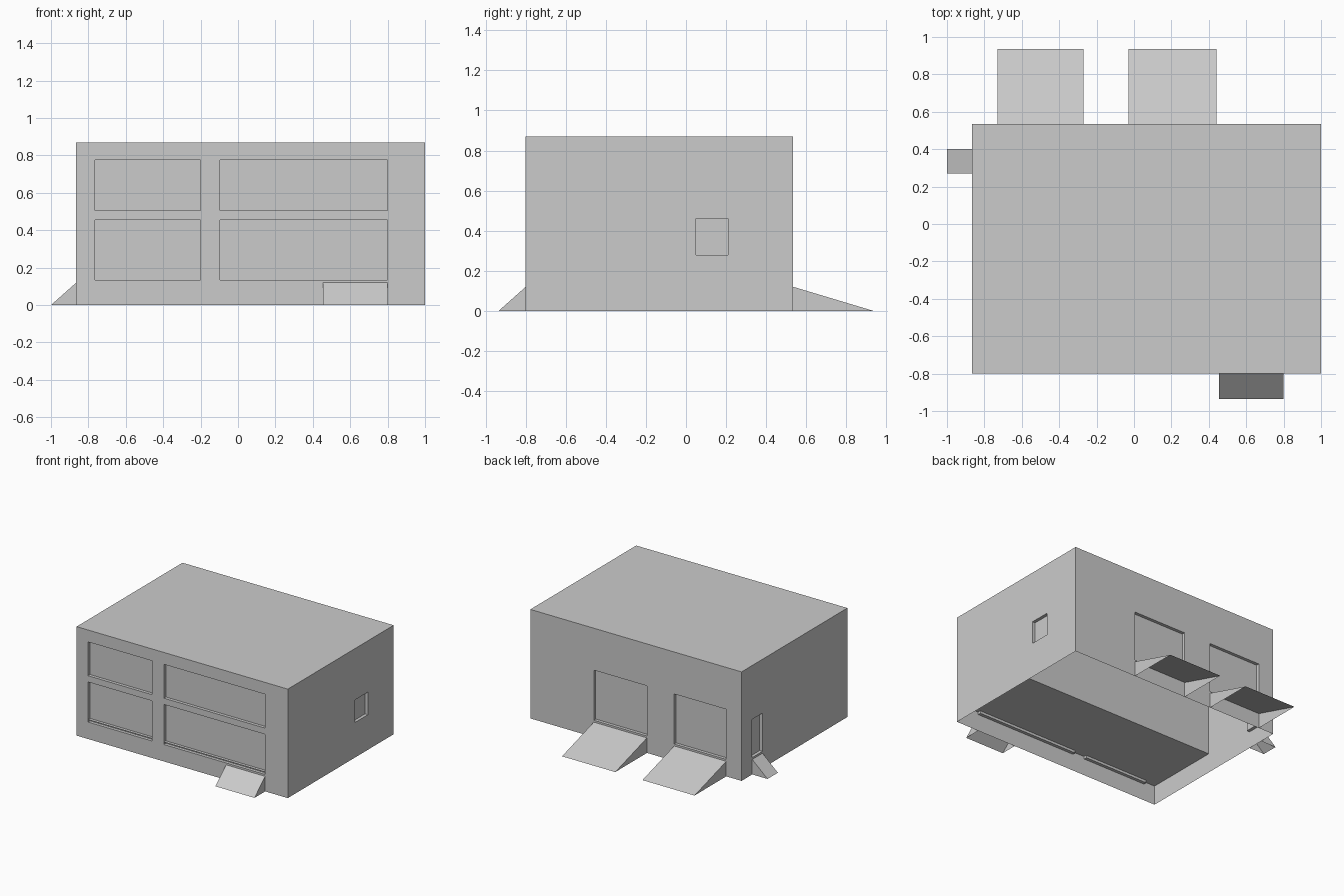
import bpy
import bmesh
from mathutils import Vector

cube = bpy.data.objects.get("Cube")
if cube:
    bpy.data.objects.remove(cube, do_unlink=True)

X0, X1, Y0, Y1, TOP = -0.865, 1.0, -0.8, 0.535, 0.87
SILL, RECESS, RAMP_H = 0.135, 0.025, 0.12

grey = bpy.data.materials.new("plain_grey")
grey.use_nodes = True
colour = (0.6, 0.6, 0.6, 1)
grey.diffuse_color = colour
grey.node_tree.nodes["Principled BSDF"].inputs["Base Color"].default_value = colour


def finish(name, bm):
    mesh = bpy.data.meshes.new(name)
    bm.to_mesh(mesh)
    bm.free()
    mesh.materials.append(grey)
    obj = bpy.data.objects.new(name, mesh)
    bpy.context.collection.objects.link(obj)
    return obj


def surface(name, polygons):
    """Open surface made from a few polygons."""
    bm = bmesh.new()
    for points in polygons:
        bm.faces.new([bm.verts.new(p) for p in points])
    bmesh.ops.remove_doubles(bm, verts=bm.verts, dist=1e-5)
    return finish(name, bm)


def recess_wall(bm, normal, openings):
    """Sink rectangles (u0, u1, z0, z1) into the wall facing normal."""
    normal = Vector(normal)
    axis = 1 if normal.x else 0
    side = Vector((0, 1, 0)) if axis else Vector((1, 0, 0))

    def wall():
        return [f for f in bm.faces if f.normal.dot(normal) > 0.99]

    cuts = set()
    for u0, u1, z0, z1 in openings:
        cuts |= {(0, u0), (0, u1), (1, z0), (1, z1)}
    for upright, value in sorted(cuts):
        direction = Vector((0, 0, 1)) if upright else side
        faces = wall()
        geom = faces + list({e for f in faces for e in f.edges})
        geom += list({v for f in faces for v in f.verts})
        bmesh.ops.bisect_plane(bm, geom=geom, dist=1e-5,
                               plane_co=direction * value, plane_no=direction)
        bm.normal_update()
    sunk = []
    for f in wall():
        c = f.calc_center_median()
        if any(u0 < c[axis] < u1 and z0 < c.z < z1 for u0, u1, z0, z1 in openings):
            sunk.append(f)
    bmesh.ops.inset_region(bm, faces=sunk, thickness=0, depth=-RECESS)
    bm.normal_update()


# Building shell, open underneath
bm = bmesh.new()
bmesh.ops.create_cube(bm, size=1)
for v in bm.verts:
    v.co = (X1 if v.co.x > 0 else X0, Y1 if v.co.y > 0 else Y0, TOP if v.co.z > 0 else 0)
bm.normal_update()
bmesh.ops.delete(bm, geom=[f for f in bm.faces if f.normal.z < -0.9], context='FACES')

# Front windows, rear doors, side window and side door
columns = [(-0.765, -0.2), (-0.095, 0.8)]
rows = [(SILL, 0.455), (0.505, 0.775)]
rear_doors = [(-0.73, -0.27), (-0.03, 0.44)]
side_door = (0.27, 0.4)
recess_wall(bm, (0, -1, 0), [c + r for c in columns for r in rows])
recess_wall(bm, (0, 1, 0), [d + (SILL, 0.535) for d in rear_doors])
recess_wall(bm, (1, 0, 0), [(0.05, 0.21, 0.28, 0.46)])
recess_wall(bm, (-1, 0, 0), [side_door + (SILL, 0.44)])
finish("building_shell", bm)

# Raised front floor and the partition behind it
FLOOR, PART = 0.155, -0.19
surface("front_floor", [[(X0, Y0, FLOOR), (X0, PART, FLOOR), (X1, PART, FLOOR), (X1, Y0, FLOOR)]])
surface("partition_wall", [[(X0, PART, FLOOR), (X0, PART, TOP), (X1, PART, TOP), (X1, PART, FLOOR)]])


def ramp(name, start, along, out):
    """Hollow wedge against a wall: slope plus two side triangles."""
    a, along, out = Vector(start), Vector(along), Vector(out)
    b, up = a + along, Vector((0, 0, RAMP_H))
    surface(name, [[a + up, b + up, b + out, a + out],
                   [a, a + up, a + out], [b, b + out, b + up]])


# Ramps run so that each slope faces upward and outward
for label, (x0, x1) in zip(("right", "left"), rear_doors):
    ramp("rear_ramp_" + label, (x1, Y1, 0), (x0 - x1, 0, 0), (0, 0.4, 0))
ramp("front_ramp", (0.455, Y0, 0), (0.345, 0, 0), (0, -0.135, 0))
ramp("side_ramp", (X0, side_door[1], 0), (0, side_door[0] - side_door[1], 0), (-0.135, 0, 0))

# Face every ramp slope upward
for obj in bpy.context.collection.objects:
    if "ramp" in obj.name and obj.type == 'MESH':
        slope = max(obj.data.polygons, key=lambda p: abs(p.normal.z))
        if slope.normal.z < 0:
            obj.data.flip_normals()
